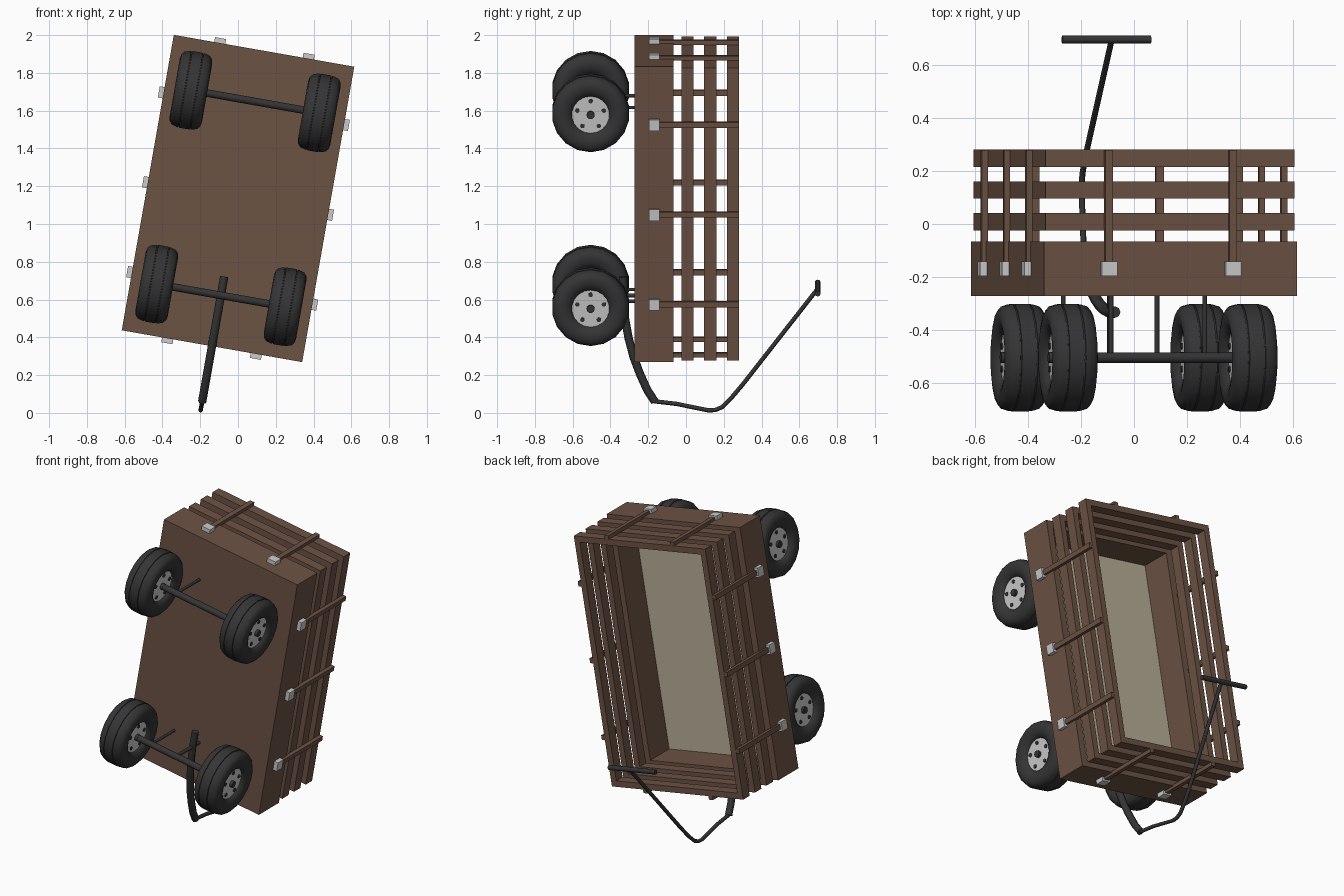
import bpy, bmesh, math
from mathutils import Matrix, Vector

if "Cube" in bpy.data.objects:
    bpy.data.objects.remove(bpy.data.objects["Cube"])

# Wagon frame: X = width, Y = wagon's up, Z = length; stood on end and tilted 10 degrees
FRAME = Matrix.Translation((0, 0, 1.135)) @ Matrix.Rotation(math.radians(10), 4, 'Y')


def material(name, rgb):
    m = bpy.data.materials.new(name)
    m.diffuse_color = (*rgb, 1)
    m.use_nodes = True
    m.node_tree.nodes["Principled BSDF"].inputs["Base Color"].default_value = m.diffuse_color
    return m


WOOD = material("brown_wood", (0.15, 0.085, 0.057))
DARK = material("dark_rubber", (0.035, 0.035, 0.037))
LINER = material("pale_floor", (0.47, 0.43, 0.31))


def place(name, data, mat=None, loc=(0, 0, 0), smooth=False):
    if mat and not data.materials:
        data.materials.append(mat)
    ob = bpy.data.objects.new(name, data)
    bpy.context.collection.objects.link(ob)
    ob.matrix_world = FRAME @ Matrix.Translation(loc)
    if smooth:
        bpy.ops.object.select_all(action='DESELECT')
        ob.select_set(True)
        bpy.context.view_layer.objects.active = ob
        bpy.ops.object.shade_smooth_by_angle(angle=math.radians(40))
    return ob


def to_mesh(name, bm):
    bmesh.ops.recalc_face_normals(bm, faces=bm.faces)
    me = bpy.data.meshes.new(name)
    bm.to_mesh(me)
    bm.free()
    return me


def box(name, x, y, z, mat=None):
    bm = bmesh.new()
    lo, hi = Vector((x[0], y[0], z[0])), Vector((x[1], y[1], z[1]))
    bmesh.ops.create_cube(bm, size=1, matrix=Matrix.Translation((lo + hi) / 2)
                          @ Matrix.Diagonal((*(hi - lo), 1)))
    return place(name, to_mesh(name, bm), mat)


def add_cyl(bm, r, length, axis, centre=(0, 0, 0), n=16):
    rot = Matrix.Rotation(math.pi / 2, 4, 'Y' if axis == 'X' else 'X')
    bmesh.ops.create_cone(bm, cap_ends=True, segments=n, radius1=r, radius2=r, depth=length,
                          matrix=Matrix.Translation(centre) @ rot)


def cyl(name, r, length, axis, centre, n=16):
    bm = bmesh.new()
    add_cyl(bm, r, length, axis, centre, n)
    return place(name, to_mesh(name, bm), DARK, smooth=True)


def tube(name, pts, r):
    cu = bpy.data.curves.new(name, 'CURVE')
    cu.dimensions = '3D'
    cu.bevel_depth, cu.bevel_resolution, cu.use_fill_caps = r, 2, True
    sp = cu.splines.new('POLY')
    sp.points.add(len(pts) - 1)
    for p, (y, z) in zip(sp.points, pts):
        p.co = (0, y, z, 1)
    return place(name, cu, DARK)


# Tray and slatted fence: each tier is two long boards and two end boards
W, L = 0.485, 0.794


def tier(name, w, l, t, y):
    for s in (-1, 1):
        box(name + "_side", sorted((s * w, s * (w - t))), y, (-l, l), WOOD)
        box(name + "_end", (t - w, w - t), y, sorted((s * l, s * (l - t))), WOOD)


tier("tray_wall", W, L, 0.045, (-0.272, -0.067))
for y in ((-0.024, 0.041), (0.096, 0.161), (0.216, 0.281)):
    tier("slat", W - 0.007, L - 0.007, 0.038, y)
box("tray_bottom", (-W + .045, W - .045), (-0.272, -0.266), (-L + .045, L - .045), WOOD)
box("floor_liner", (-W + .045, W - .045), (-0.266, -0.261), (-L + .045, L - .045), LINER)

# Outer posts with metal brackets
POST, BRACKET = (-0.165, 0.28), (-0.197, -0.141)
for s in (-1, 1):
    for v in (-0.483, 0, 0.483):
        box("side_post", sorted((s * (W - .007), s * (W + .016))), POST, (v - .015, v + .015), WOOD)
        box("side_bracket", sorted((s * W, s * (W + .026))), BRACKET, (v - .03, v + .03))
    for u in (-0.238, 0.238):
        box("end_post", (u - .015, u + .015), POST, sorted((s * (L - .007), s * (L + .016))), WOOD)
        box("end_bracket", (u - .03, u + .03), BRACKET, sorted((s * L, s * (L + .026))))

# Tire: lathed half profile (x, radius), mirrored across the tread centre
half = [(.055, .098), (.070, .105), (.082, .130), (.087, .155), (.082, .180), (.068, .196),
        (.042, .204), (.034, .205), (.033, .201), (.029, .201), (.028, .206)]
profile = half + [(-x, r) for x, r in reversed(half)]
SEG = 18
bm = bmesh.new()
rings = [[bm.verts.new((x, r * math.sin(a), r * math.cos(a))) for x, r in profile]
         for a in (2 * math.pi * i / SEG for i in range(SEG))]
for i in range(SEG):
    a, b = rings[i], rings[(i + 1) % SEG]
    for j in range(len(profile)):
        k = (j + 1) % len(profile)
        bm.faces.new((a[j], a[k], b[k], b[j]))
tire = to_mesh("tire", bm)

# Rim disc, and dark hub with five bolts
bm = bmesh.new()
add_cyl(bm, 0.103, 0.116, 'X', n=SEG)
rim = to_mesh("rim", bm)
bm = bmesh.new()
add_cyl(bm, 0.021, 0.15, 'X')
for i in range(5):
    a = 2 * math.pi * i / 5
    add_cyl(bm, 0.012, 0.126, 'X', (0, 0.074 * math.sin(a), 0.074 * math.cos(a)), 10)
hub = to_mesh("hub_bolts", bm)

# Axles, wheels and struts
AY = -0.505
for v in (-0.521, 0.521):
    for s in (-1, 1):
        loc = (s * 0.345, AY, v)
        place("tire", tire, DARK, loc, True)
        place("rim", rim, None, loc, True)
        place("hub_bolts", hub, DARK, loc, True)
        cyl("strut", 0.009, 0.235, 'Y', (s * 0.18, AY + 0.1175, v), 10)
    cyl("axle", 0.02, 0.66, 'X', (0, AY, v))
cyl("steering_post", 0.011, 0.235, 'Y', (0, AY + 0.1175, -0.521), 10)

# Curved tongue, pull rod and cross handle
tube("tongue", [(-.333, -.42), (-.333, -.54), (-.322, -.65), (-.304, -.75), (-.278, -.85),
                (-.245, -.94), (-.205, -1.03), (-.165, -1.092)], 0.022)
tube("pull_rod", [(-.17, -1.09), (-.05, -1.104), (.06, -1.127), (.12, -1.139), (.155, -1.137),
                  (.19, -1.122), (.235, -1.078), (.30, -1.0), (.695, -.488)], 0.0115)
cyl("handle", 0.015, 0.34, 'X', (-0.02, 0.697, -0.485), 12)
